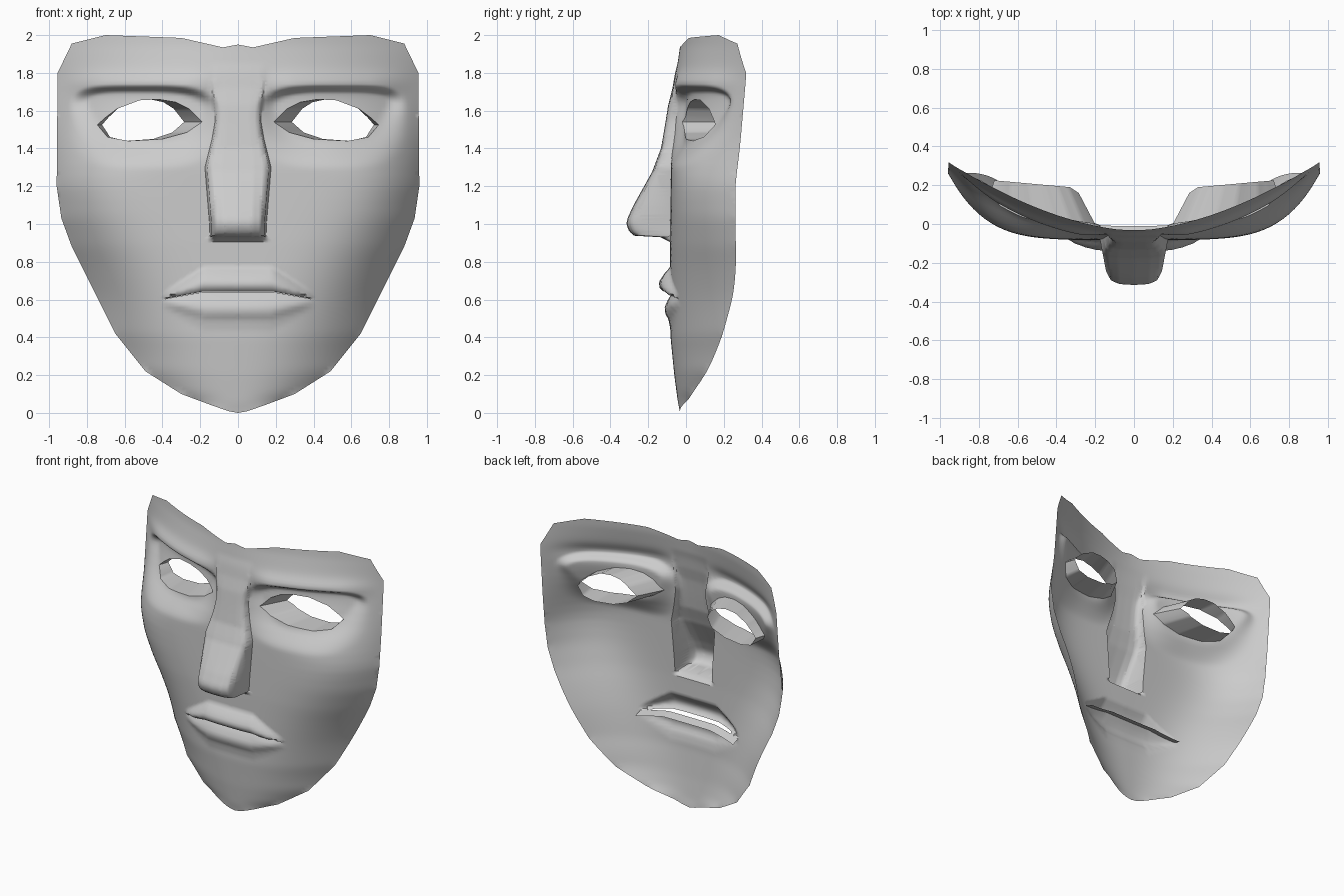
import bpy, bmesh, math
from mathutils import Vector
from mathutils.geometry import delaunay_2d_cdt

if "Cube" in bpy.data.objects:
    bpy.data.objects.remove(bpy.data.objects["Cube"])

# ---------- helpers ----------
def lerp(tab, t):
    if t <= tab[0][0]:
        return tab[0][1]
    for (a, b), (c, d) in zip(tab, tab[1:]):
        if t <= c:
            return b + (d - b) * (t - a) / (c - a)
    return tab[-1][1]

def soft(tab, t, r=0.06):
    k = [1, 2, 3, 4, 3, 2, 1]
    return sum(w * lerp(tab, t + (i - 3) * r / 3) for i, w in enumerate(k)) / 16

def step(a, b, t):
    t = max(0.0, min(1.0, (t - a) / (b - a)))
    return t * t * (3 - 2 * t)

def dense(pts, gap, closed=True):
    out = []
    ends = pts[1:] + pts[:1] if closed else pts[1:]
    for (a, b), (c, d) in zip(pts, ends):
        n = max(1, math.ceil(math.hypot(c - a, d - b) / gap))
        out += [(a + (c - a) * i / n, b + (d - b) * i / n) for i in range(n)]
    return out if closed else out + [pts[-1]]

def inside(poly, x, z):
    hit = False
    for (a, b), (c, d) in zip(poly, poly[1:] + poly[:1]):
        if (b > z) != (d > z) and x < a + (c - a) * (z - b) / (d - b):
            hit = not hit
    return hit

# ---------- outlines of the right half (x, z) ----------
side = [(0, 0), (0.05, 0.009), (0.15, 0.044), (0.30, 0.10), (0.49, 0.22), (0.65, 0.42), (0.80, 0.72),
        (0.88, 0.88), (0.935, 1.03), (0.96, 1.2), (0.955, 1.8)]
outline = side + [(0.88, 1.955), (0.70, 2.0), (0.30, 1.985), (0.08, 1.935), (0, 1.95)]
eye = [(0.19, 1.54), (0.26, 1.61), (0.33, 1.645), (0.42, 1.66), (0.52, 1.655), (0.64, 1.61),
       (0.70, 1.565), (0.745, 1.525), (0.69, 1.46), (0.58, 1.44), (0.40, 1.45), (0.27, 1.485)]
mouth = [(0, 0.642), (0.19, 0.642), (0.395, 0.602), (0.19, 0.639), (0, 0.639)]

# ---------- depth profiles keyed by height ----------
WIDTH = [(z, max(x, 0.15)) for x, z in side]
EDGE = [(0, -0.03), (0.1, 0.03), (0.22, 0.115), (0.4, 0.19), (0.62, 0.25), (0.77, 0.265),
        (1.2, 0.26), (1.4, 0.285), (1.8, 0.32)]
CENTRE = [(0, -0.03), (0.05, -0.042), (0.2, -0.062), (0.4, -0.082), (0.9, -0.085), (1.3, -0.08),
          (1.5, -0.065), (1.8, -0.052), (1.95, -0.03)]
POWER = [(0, 2.2), (0.4, 2.6), (0.8, 3.7), (1.25, 5.8), (1.55, 2.6), (1.75, 2.2), (2, 1.65)]
NOSE_H = [(0.905, 0), (0.93, 0.05), (0.938, 0.19), (0.96, 0.217), (1.0, 0.232), (1.03, 0.227),
          (1.1, 0.195), (1.28, 0.097), (1.4, 0.06), (1.5, 0.05), (1.63, 0.035), (1.72, 0.016), (1.85, 0)]
NOSE_W = [(0.9, 0.145), (1.0, 0.148), (1.3, 0.172), (1.45, 0.135), (1.55, 0.118), (1.65, 0.13), (1.85, 0.15)]
NOSE_S = [(0, 1), (0.5, 0.98), (0.8, 0.9), (0.95, 0.72), (1.02, 0)]
UPPER = [(0, 0.03), (0.12, 0.055), (0.4, 0.06), (0.75, 0.03), (1, 0)]
LOWER = [(0, -0.015), (0.25, 0.01), (0.55, 0.03), (0.8, 0.027), (1, 0.01), (1.4, 0)]

def depth(x, z):
    c = soft(CENTRE, z, 0.03)
    e = soft(EDGE, z, 0.08)
    y = c + (e - c) * min(1, x / soft(WIDTH, z, 0.05)) ** soft(POWER, z, 0.18)
    # brow ridge and eye socket
    y -= 0.024 * math.exp(-((z - 1.745) / 0.05) ** 2) * step(0.08, 0.3, x) * (1 - step(0.7, 0.96, x))
    up = z > 1.55
    dz = (z - 1.55) / 0.18 if up else (1.55 - z) / 0.25
    n = 4.5 if up and x > 0.49 else 3
    r = (abs((x - 0.49) / 0.39) ** n + dz ** n) ** (1 / n)
    y += 0.055 * (1 - step(lerp([(1.4, 0.4), (1.65, 0.8)], z), 1.05, r))
    # nose
    y -= lerp(NOSE_H, z) * lerp(NOSE_S, x / lerp(NOSE_W, z))
    # lips
    if x < 0.4:
        line = lerp([(0.19, 0.6405), (0.4, 0.602)], x)
        fade = 1 - (x / 0.4) ** 3
        if z >= line:
            y -= fade * lerp(UPPER, (z - line) / lerp([(0.18, 0.13), (0.4, 0.03)], x))
        else:
            y -= fade * lerp(LOWER, (line - z) / lerp([(0.18, 0.145), (0.4, 0.03)], x))
    return y

def finish(name, bm):
    me = bpy.data.meshes.new(name)
    bm.to_mesh(me)
    bm.free()
    ob = bpy.data.objects.new(name, me)
    bpy.context.collection.objects.link(ob)
    m = ob.modifiers.new("mirror", 'MIRROR')
    m.use_clip = True
    m.merge_threshold = 0.0005
    bpy.ops.object.select_all(action='DESELECT')
    ob.select_set(True)
    bpy.context.view_layer.objects.active = ob
    bpy.ops.object.shade_smooth_by_angle(angle=math.radians(50))
    return ob

# ---------- face sheet: constrained triangulation pushed to depth ----------
GAP = 0.018
pts, edges = [], []
def add_line(line, closed):
    n, k = len(pts), len(line)
    pts.extend(line)
    edges.extend((n + i, n + (i + 1) % k) for i in range(k if closed else k - 1))

loops = [dense(p, GAP) for p in (outline, eye, mouth)]
for l in loops:
    add_line(l, True)
for s in (0.5, 0.8, 0.95, 1.02):
    add_line([(s * lerp(NOSE_W, z), z) for z in [0.938 + 0.019 * i for i in range(44)]], False)
for z in (0.905, 0.93, 0.938):
    add_line(dense([(0.0, z), (0.18, z)], GAP, False), False)
for z in (1.686, 1.697, 1.708, 1.719, 1.73, 1.741):
    add_line(dense([(0.2, z), (0.9, z)], GAP, False), False)
for i in range(1, 54):
    for j in range(1, 112):
        x, z = i * GAP, j * GAP
        if inside(outline, x, z) and inside(outline, x + 0.01, z) and not inside(eye, x, z) \
                and not inside(mouth, x, z) and not (0.19 < x < 0.91 and 1.68 < z < 1.747):
            pts.append((x, z))
res = delaunay_2d_cdt([Vector(p) for p in pts], edges, [], 0, 1e-5)
bm = bmesh.new()
vs = [bm.verts.new((max(v.x, 0), depth(max(v.x, 0), v.y), v.y)) for v in res[0]]
for f in res[2]:
    cx = sum(res[0][i].x for i in f) / len(f)
    cz = sum(res[0][i].y for i in f) / len(f)
    if inside(outline, cx, cz) and not inside(eye, cx, cz) and not inside(mouth, cx, cz):
        face = bm.faces.new([vs[i] for i in f])
        face.normal_update()
        if face.normal.y > 0:
            face.normal_flip()
bmesh.ops.delete(bm, geom=[v for v in bm.verts if not v.link_faces], context='VERTS')
finish("face_sheet", bm)

# ---------- eye openings: short tubes running back ----------
bm = bmesh.new()
front = [bm.verts.new((x, depth(x, z), z)) for x, z in loops[1]]
back = []
for x, z in loops[1]:
    bx = 0.285 + (x - 0.19) * 0.435 / 0.555
    back.append(bm.verts.new((bx, lerp([(0.285, 0.16), (0.33, 0.19), (0.72, 0.225)], bx), z)))
for i in range(len(front)):
    j = (i + 1) % len(front)
    bm.faces.new((front[i], front[j], back[j], back[i]))
finish("eye_opening", bm)

# ---------- inner edge of the lower lip ----------
bm = bmesh.new()
row = dense([(0, 0.639), (0.19, 0.639), (0.395, 0.602)], 0.03, False)
a = [bm.verts.new((x, depth(x, z), z)) for x, z in row]
b = [bm.verts.new((x, depth(x, z) + 0.06, z - 0.02)) for x, z in row]
for i in range(len(row) - 1):
    bm.faces.new((a[i], a[i + 1], b[i + 1], b[i]))
finish("inner_lip", bm)
